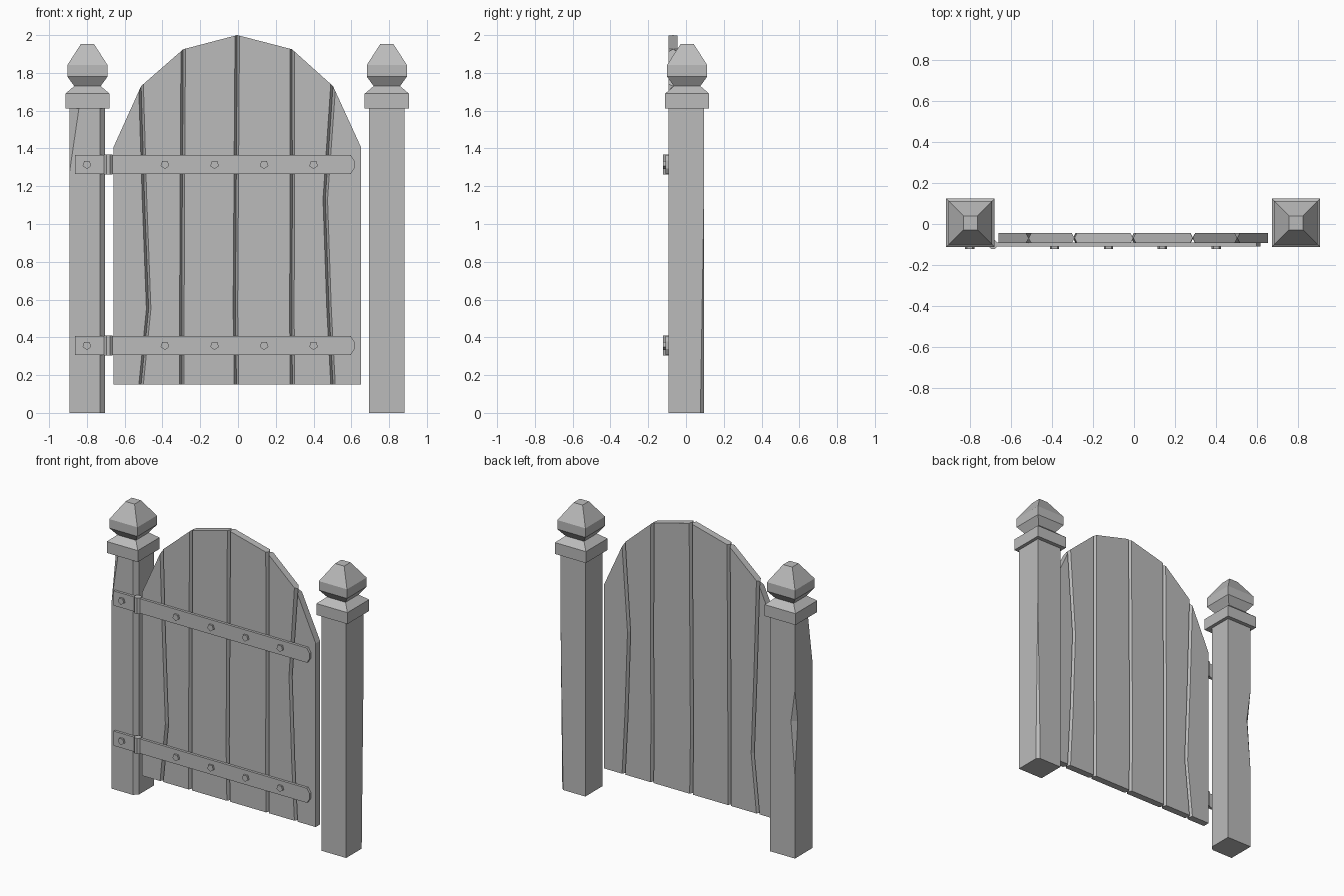
import bpy, bmesh
from math import sin, cos, pi
from mathutils import Vector

if "Cube" in bpy.data.objects:
    bpy.data.objects.remove(bpy.data.objects["Cube"])

grey = bpy.data.materials.new("plain grey")
grey.use_nodes = True
COLOUR = (0.5, 0.5, 0.5, 1)
grey.diffuse_color = COLOUR
grey.node_tree.nodes["Principled BSDF"].inputs["Base Color"].default_value = COLOUR


def loft(name, rings):
    """Skin a stack of equal-length point rings and close both ends."""
    bm = bmesh.new()
    rows = [[bm.verts.new(p) for p in ring] for ring in rings]
    n = len(rows[0])
    for low, high in zip(rows, rows[1:]):
        for i in range(n):
            j = (i + 1) % n
            bm.faces.new((low[i], low[j], high[j], high[i]))
    bm.faces.new(rows[0][::-1])
    bm.faces.new(rows[-1])
    bmesh.ops.remove_doubles(bm, verts=bm.verts[:], dist=0.0001)
    bmesh.ops.recalc_face_normals(bm, faces=bm.faces[:])
    mesh = bpy.data.meshes.new(name)
    bm.to_mesh(mesh)
    bm.free()
    mesh.materials.append(grey)
    obj = bpy.data.objects.new(name, mesh)
    bpy.context.collection.objects.link(obj)
    return obj


def extrude_y(name, outline, front, back):
    """Plate with an (x, z) outline."""
    return loft(name, [[(x, y, z) for x, z in outline] for y in (front, back)])


def square(cx, cy, half, z, cuts=(0, 0, 0, 0)):
    """Square ring whose four corners are cut back by the given amounts."""
    corners = [Vector((cx + sx * half, cy + sy * half, z))
               for sx, sy in ((-1, -1), (1, -1), (1, 1), (-1, 1))]
    ring = []
    for i, cut in enumerate(cuts):
        for other in (corners[i - 1], corners[(i + 1) % 4]):
            ring.append(corners[i] + (other - corners[i]).normalized() * cut)
    return ring


# Posts: height, then cuts at front -x, front +x, back +x, back -x corners
HINGE_POST = [(0, 0, .028, 0, 0), (.56, 0, .028, 0, 0), (.93, 0, .028, 0, .03),
              (1.15, 0, .028, 0, 0), (1.28, 0, .028, 0, 0), (1.62, .05, .028, 0, 0)]
LATCH_POST = [(0, 0, 0, .02, 0), (1.2, 0, 0, 0, 0), (1.62, 0, 0, 0, 0)]
# Finial: height and half width
FINIAL = [(1.612, .117), (1.69, .117), (1.73, .07), (1.78, .106),
          (1.842, .106), (1.954, .034)]
for side, cx, levels in (("right", -.797, HINGE_POST), ("left", .788, LATCH_POST)):
    loft(side + "_post", [square(cx, .002, .094, z, cuts) for z, *cuts in levels])
    loft(side + "_post_cap", [square(cx, .006, half, z) for z, half in FINIAL])

# Gate planks: seam x positions at four heights, plus the arch height at each seam
FRONT, BACK = -.092, -.045
MIDDLE = (FRONT + BACK) / 2
HEIGHTS = (.15, .55, 1.13)
SEAMS = [((-.66, -.66, -.66, -.66), 1.405),
         ((-.513, -.473, -.495, -.513), 1.73),
         ((-.297, -.297, -.295, -.29), 1.925),
         ((-.008, -.014, -.01, -.004), 2.0),
         ((.288, .285, .288, .286), 1.925),
         ((.503, .482, .462, .503), 1.73),
         ((.652, .652, .652, .652), 1.405)]
for i, ((left_x, left_top), (right_x, right_top)) in enumerate(zip(SEAMS, SEAMS[1:])):
    bevel_l = 0 if i == 0 else .012
    bevel_r = 0 if i == len(SEAMS) - 2 else .012
    rings = []
    for k in range(4):
        a, b = left_x[k], right_x[k]
        section = [(a, MIDDLE), (a + bevel_l, FRONT), (b - bevel_r, FRONT),
                   (b, MIDDLE), (b - bevel_r, BACK), (a + bevel_l, BACK)]
        if k < 3:
            ring = [(x, y, HEIGHTS[k]) for x, y in section]
        else:
            slope = (right_top - left_top) / (b - a)
            ring = [(x, y, left_top + (x - a) * slope) for x, y in section]
        rings.append(ring)
    loft("gate_plank_%d" % (i + 1), rings)

# Hinges: strap, post plate, barrel and bolts
STRAP_FRONT = -.109
for level, z in (("lower", .357), ("upper", 1.315)):
    h = .05
    extrude_y(level + "_hinge_strap",
              [(-.675, z - h), (.597, z - h), (.616, z - .02), (.616, z + .02),
               (.597, z + h), (-.675, z + h)], STRAP_FRONT, FRONT + .002)
    extrude_y(level + "_hinge_plate",
              [(-.864, z - h), (-.70, z - h), (-.70, z + h), (-.864, z + h)],
              STRAP_FRONT, FRONT + .002)
    loft(level + "_hinge_barrel",
         [[(-.687 + .024 * cos(a * pi / 4 + pi / 8), -.099 + .024 * sin(a * pi / 4 + pi / 8), z + dz)
           for a in range(8)] for dz in (-.054, .054)])
    for n, x in enumerate((-.80, -.387, -.124, .138, .40)):
        extrude_y("%s_hinge_bolt_%d" % (level, n + 1),
                  [(x + .024 * sin(a * 2 * pi / 5), z - .024 * cos(a * 2 * pi / 5))
                   for a in range(5)], -.122, STRAP_FRONT + .002)
